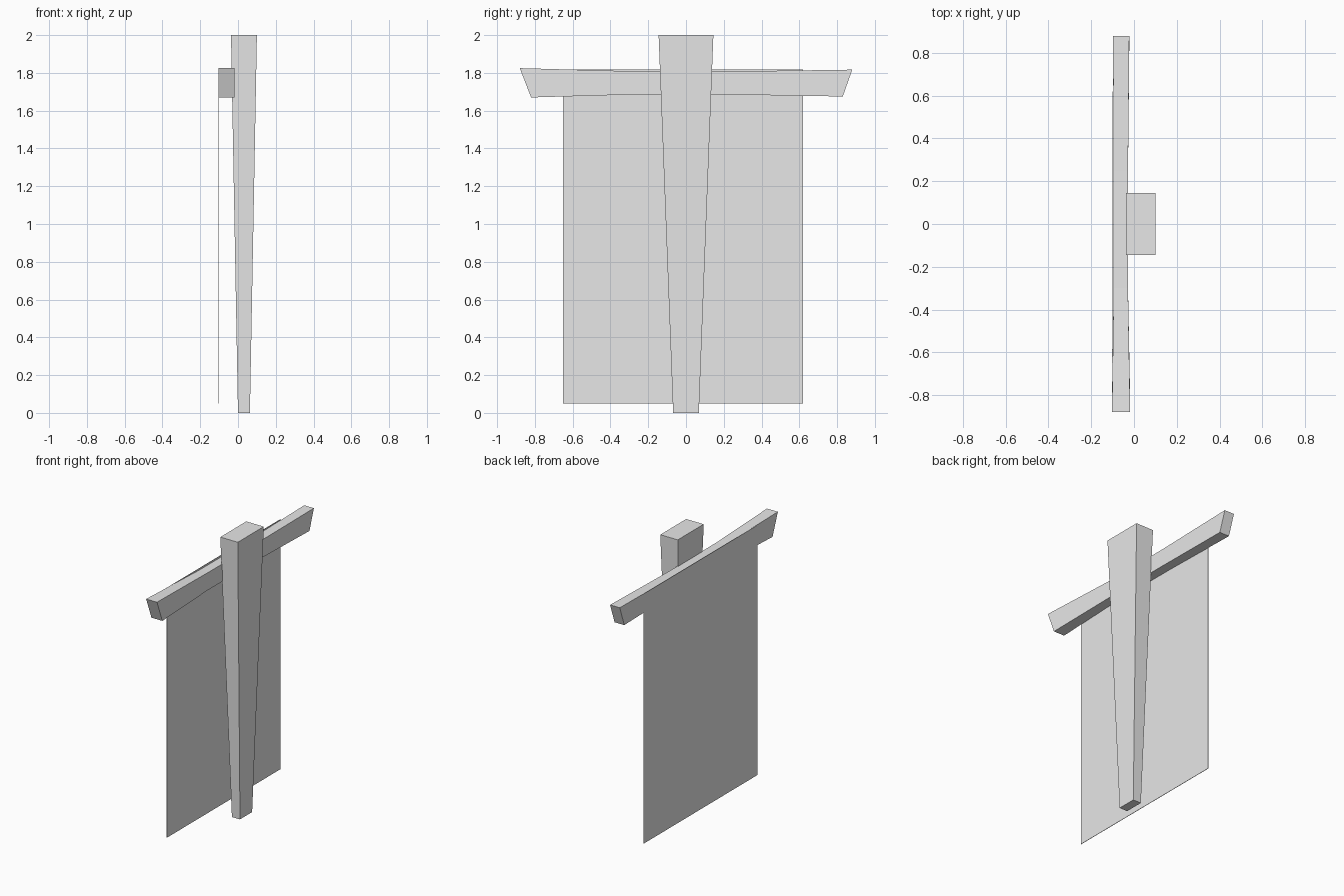
import bpy
import bmesh

old = bpy.data.objects.get("Cube")
if old:
    bpy.data.objects.remove(old, do_unlink=True)

grey = bpy.data.materials.new("plain_grey")
grey.use_nodes = True
grey.diffuse_color = (0.8, 0.8, 0.8, 1)
grey.node_tree.nodes["Principled BSDF"].inputs["Base Color"].default_value = (0.8, 0.8, 0.8, 1)


def loft(name, rings):
    """Join four-cornered rings into a closed flat-faced solid."""
    bm = bmesh.new()
    loops = [[bm.verts.new(p) for p in ring] for ring in rings]
    for a, b in zip(loops, loops[1:]):
        for i in range(4):
            j = (i + 1) % 4
            bm.faces.new((a[i], a[j], b[j], b[i]))
    bm.faces.new(loops[0])
    bm.faces.new(loops[-1])
    bmesh.ops.recalc_face_normals(bm, faces=bm.faces)
    mesh = bpy.data.meshes.new(name)
    bm.to_mesh(mesh)
    bm.free()
    mesh.materials.append(grey)
    obj = bpy.data.objects.new(name, mesh)
    bpy.context.collection.objects.link(obj)
    return obj


def level(x0, x1, y0, y1, z):
    return [(x0, y0, z), (x1, y0, z), (x1, y1, z), (x0, y1, z)]


def section(x0, x1, y_low, y_top, z0, z1):
    return [(x0, y_low, z0), (x1, y_low, z0), (x1, y_top, z1), (x0, y_top, z1)]


# Post, tapering towards the ground
loft("post", [level(0, 0.063, -0.068, 0.068, 0),
              level(-0.037, 0.1, -0.145, 0.145, 2)])

# Crossbeam, slightly waisted, with slanted ends
loft("crossbeam", [section(-0.103, -0.018, -0.82, -0.88, 1.67, 1.825),
                   section(-0.095, -0.028, -0.3, -0.3, 1.685, 1.809),
                   section(-0.095, -0.028, 0.25, 0.25, 1.685, 1.808),
                   section(-0.098, -0.022, 0.83, 0.88, 1.675, 1.817)])

# Cloth sheet hanging on the outer side of the beam
loft("banner_cloth", [level(-0.103, -0.1, -0.65, 0.62, 0.05),
                      level(-0.103, -0.1, -0.65, 0.62, 1.817)])
